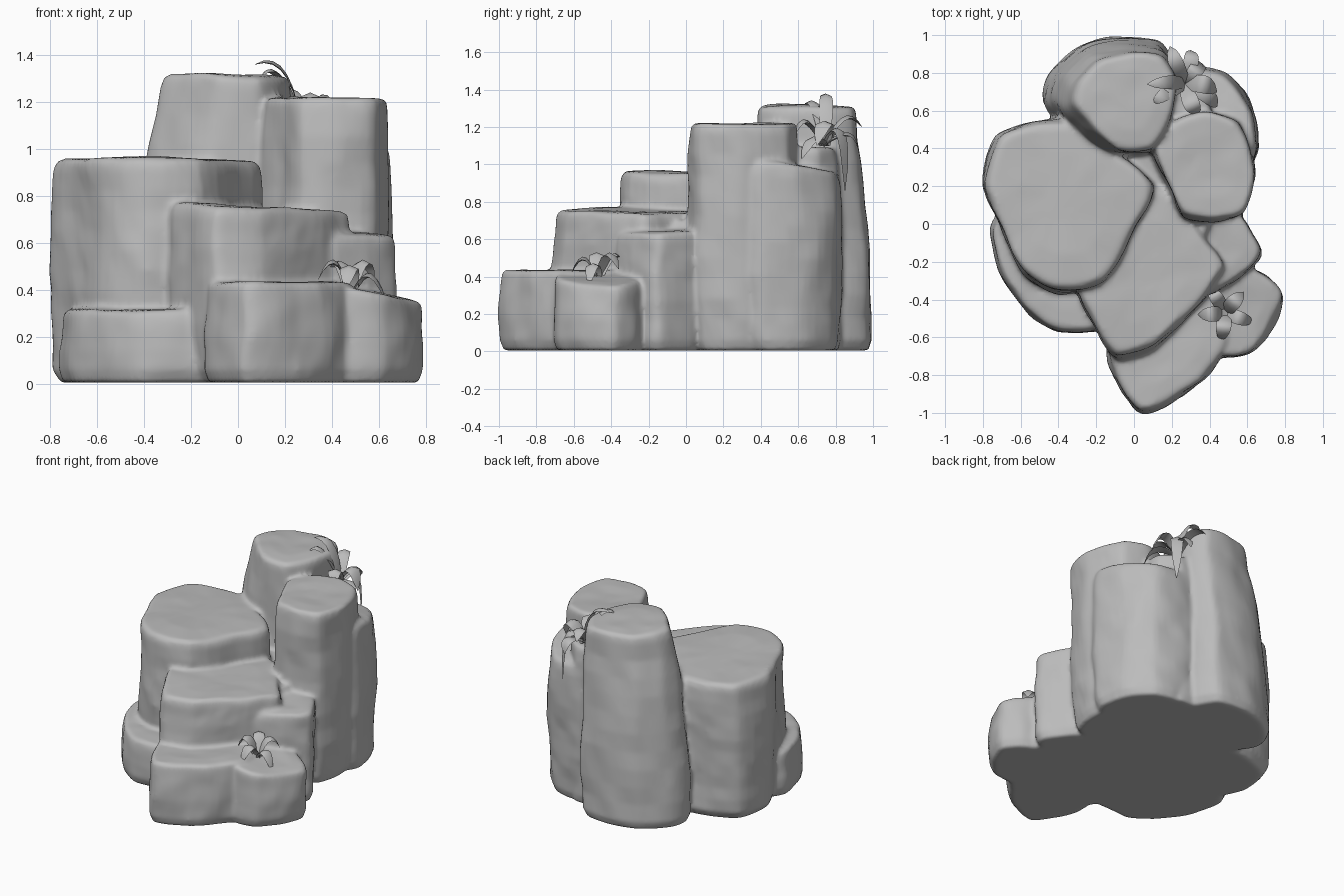
import bpy
import bmesh
from mathutils import Vector, noise

if "Cube" in bpy.data.objects:
    bpy.data.objects.remove(bpy.data.objects["Cube"], do_unlink=True)

stone = bpy.data.materials.new("stone grey")
stone.use_nodes = True
grey = (0.5, 0.5, 0.5, 1)
stone.diffuse_color = grey
stone.node_tree.nodes["Principled BSDF"].inputs["Base Color"].default_value = grey


def finish(name, bm):
    bmesh.ops.recalc_face_normals(bm, faces=bm.faces)
    mesh = bpy.data.meshes.new(name)
    bm.to_mesh(mesh)
    bm.free()
    mesh.materials.append(stone)
    obj = bpy.data.objects.new(name, mesh)
    bpy.context.collection.objects.link(obj)
    bpy.ops.object.select_all(action="DESELECT")
    obj.select_set(True)
    bpy.context.view_layer.objects.active = obj
    bpy.ops.object.shade_smooth_by_angle(angle=0.9)
    return obj


def smooth_outline(points, steps=5):
    """Closed, slightly tight spline through the plan points."""
    n, out = len(points), []
    for i in range(n):
        a, b, c, d = (Vector(points[(i + k) % n]) for k in (-1, 0, 1, 2))
        for s in range(steps):
            t = s / steps
            m0, m1 = (c - a) * 0.35, (d - b) * 0.35
            out.append(b * (2*t**3 - 3*t**2 + 1) + m0 * (t**3 - 2*t**2 + t)
                       + c * (3*t**2 - 2*t**3) + m1 * (t**3 - t**2))
    return out


def rock(bm, points, height, top=0.95, shift=(0, 0), tilt=(0, 0), foot=0.97, edge=0.05, rough=0.02):
    """Stack of plan outlines, tapering to a worn, nearly flat top."""
    plan = smooth_outline(points)
    centre = sum(plan, Vector((0, 0))) / len(plan)
    levels = [(0.005, foot - 0.07), (0.06, foot)]
    body = 10
    for i in range(1, body + 1):
        f = i / body
        z = 0.06 + (height - edge - 0.06) * f
        levels.append((z, foot + (1 - foot) * min(1, f * 2.5) + (top - 1) * f ** 1.5))
    levels += [(height - edge * 0.3, top - edge * 0.4), (height, top - edge * 1.4),
               (height + 0.004, top * 0.6), (height, top * 0.25)]
    rings = []
    for z, scale in levels:
        f = z / height
        ring = []
        for p in plan:
            q = centre + (p - centre) * scale + Vector(shift) * f ** 1.5
            d = q - centre
            v = Vector((q.x, q.y, z + (tilt[0] * d.x + tilt[1] * d.y) * f ** 3))
            wob = noise.noise_vector(v * 3.2 + Vector((height * 9, 0, 0))) * rough
            wob += noise.noise_vector(v * 8) * rough * 0.5
            wob.z *= 0.5 if z > 0.07 else 0
            ring.append(bm.verts.new(v + wob))
        rings.append(ring)
    n = len(plan)
    for low, high in zip(rings, rings[1:]):
        for i in range(n):
            j = (i + 1) % n
            bm.faces.new((low[i], low[j], high[j], high[i]))
    bm.faces.new(rings[0][::-1])
    bm.faces.new(rings[-1])


def sprig(name, root, leaves):
    """Cluster of folded, arching blades, each given by its bend and tip."""
    bm = bmesh.new()
    root = Vector(root)
    for bend, tip, width in leaves:
        bend, tip = Vector(bend), Vector(tip)
        side = (tip - root).cross(Vector((0, 0, 1))).normalized()
        rows = []
        for i in range(8):
            t = i / 7
            p = root * (1-t)**2 + bend * 2*t*(1-t) + tip * t**2
            w = width * (0.5 + 1.5 * t) * (1 - t) ** 0.7 + 0.002
            fold = Vector((0, 0, w * 0.4))
            rows.append([bm.verts.new(q) for q in (p - side*w, p + fold, p + side*w, p - fold * 0.3)])
        for a, b in zip(rows, rows[1:]):
            for k in range(4):
                bm.faces.new((a[k], a[(k+1) % 4], b[(k+1) % 4], b[k]))
        bm.faces.new(rows[0])
        bm.faces.new(rows[-1])
    return finish(name, bm)


stones = bmesh.new()

# Left big rock
rock(stones, [(-.8, .2), (-.74, .46), (-.58, .54), (-.25, .57), (-.1, .4), (.12, .21),
     (.02, -.02), (-.14, -.32), (-.4, -.37), (-.59, -.27), (-.72, 0)],
     0.955, top=0.96, tilt=(-.01, -.02))
# Back tall rock
rock(stones, [(-.49, .64), (-.45, .8), (-.3, .95), (-.1, 1.0), (.12, .98), (.23, .8),
     (.19, .5), (.06, .34), (-.18, .34), (-.36, .46)],
     1.315, top=0.77, shift=(.08, -.02), tilt=(-.03, 0))
# Right tall rock
rock(stones, [(.07, .38), (.18, .55), (.38, .62), (.57, .56), (.65, .3), (.59, .06),
     (.42, 0), (.25, .02), (.17, .19)],
     1.215, top=0.92, foot=0.88, shift=(.01, 0))
# Right shoulder rock
rock(stones, [(.1, .5), (.13, .8), (.32, .83), (.5, .79), (.62, .63), (.66, .4),
     (.55, .25), (.3, .3)],
     1.0, top=0.96, tilt=(0, -.15), foot=0.9, edge=0.07)
# Soil lump under the upper plant
rock(stones, [(.12, .58), (.14, .8), (.3, .82), (.42, .7), (.4, .55)], 1.09, top=0.9, edge=0.1)
# Middle step
rock(stones, [(-.3, -.34), (-.22, -.53), (-.1, -.72), (.1, -.66), (.34, -.44), (.49, -.23),
     (.36, -.03), (.2, .17), (.08, .2), (-.12, -.05)],
     0.75, top=0.97, tilt=(-.04, -.01), foot=0.94)
# Right ledge
rock(stones, [(.2, -.1), (.36, .08), (.54, .07), (.67, -.13), (.62, -.23), (.42, -.36), (.2, -.35)],
     0.645, top=0.99, tilt=(-.06, .03))
# Front step
rock(stones, [(-.16, -.7), (-.09, -.87), (.02, -1.01), (.17, -.97), (.4, -.8), (.53, -.6),
     (.45, -.3), (.1, -.3), (-.12, -.48)],
     0.43, top=0.92)
# Right low rock
rock(stones, [(.3, -.55), (.44, -.71), (.62, -.69), (.74, -.54), (.8, -.38), (.71, -.27),
     (.52, -.2), (.3, -.3)],
     0.39, top=0.95, tilt=(-.2, 0))
# Left low rock
rock(stones, [(-.77, -.02), (-.71, -.28), (-.56, -.48), (-.4, -.58), (-.22, -.58), (-.06, -.54),
     (-.05, -.2), (-.4, .05), (-.66, .12)],
     0.315, top=0.95)
# Core filling the gap between the rocks
rock(stones, [(-.2, .1), (0, .5), (.35, .45), (.45, .1), (.3, -.2), (-.1, -.2)], 0.7)

# Fuse the rocks into one weathered mass
formation = finish("rock_formation", stones)
fuse = formation.modifiers.new("fuse", "REMESH")
fuse.mode = "VOXEL"
fuse.voxel_size = 0.015
fuse.use_smooth_shade = True
wear = formation.modifiers.new("wear", "SMOOTH")
wear.factor = 0.5
wear.iterations = 3

# Plants
sprig("upper_plant", (.27, .74, 1.1), [
    ((.22, .76, 1.42), (.07, .74, 1.36), .045), ((.22, .85, 1.33), (.19, .94, 1.2), .05),
    ((.38, .76, 1.33), (.44, .7, 1.1), .06), ((.3, .62, 1.32), (.34, .58, 1.15), .055),
    ((.36, .86, 1.34), (.36, .85, .86), .05), ((.32, .9, 1.22), (.3, .92, 1.08), .05),
    ((.17, .7, 1.4), (.1, .64, 1.31), .045), ((.42, .68, 1.2), (.44, .62, 1.03), .05)])
sprig("lower_plant", (.48, -.47, .36), [
    ((.42, -.48, .62), (.34, -.48, .44), .05), ((.52, -.42, .62), (.58, -.36, .44), .05),
    ((.48, -.54, .6), (.46, -.62, .4), .05), ((.56, -.5, .56), (.63, -.52, .35), .045),
    ((.44, -.38, .6), (.4, -.35, .46), .045)])
